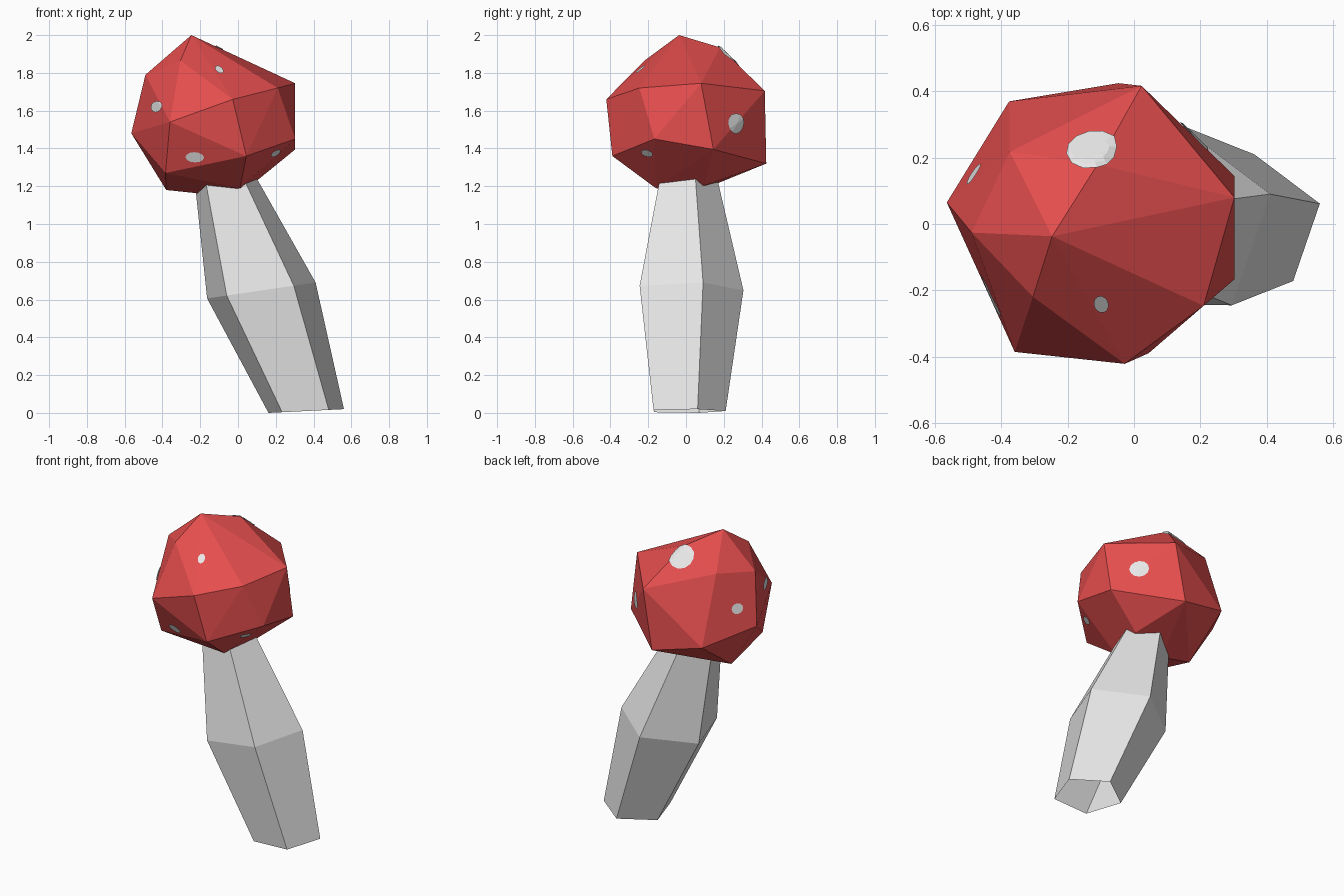
import bpy, bmesh, math
from mathutils import Vector
from mathutils.bvhtree import BVHTree

if "Cube" in bpy.data.objects:
    bpy.data.objects.remove(bpy.data.objects["Cube"])


def material(name, rgb):
    m = bpy.data.materials.new(name)
    m.diffuse_color = (*rgb, 1)
    m.use_nodes = True
    m.node_tree.nodes["Principled BSDF"].inputs["Base Color"].default_value = m.diffuse_color
    return m


def add_object(name, bm, mat):
    mesh = bpy.data.meshes.new(name)
    bm.to_mesh(mesh)
    mesh.materials.append(mat)
    ob = bpy.data.objects.new(name, mesh)
    bpy.context.collection.objects.link(ob)
    return ob


red = material("cap red", (0.78, 0.075, 0.075))
white = material("pale grey", (0.8, 0.8, 0.8))

# Stem: leaning five-sided open tube; each ring is (centre, radius, tilt along x)
rings = [((0.36, 0.0, 0.012), 0.21, 0.05),
         ((0.122, 0.002, 0.648), 0.302, 0.147),
         ((-0.075, 0.0, 1.25), 0.163, 0.15)]
bm = bmesh.new()
loops = []
for (cx, cy, cz), r, tilt in rings:
    loop = []
    for i in range(5):
        a = math.radians(17 + 72 * i)
        dx = r * math.cos(a)
        loop.append(bm.verts.new((cx + dx, cy + r * math.sin(a), cz + tilt * dx)))
    loops.append(loop)
for lo, hi in zip(loops, loops[1:]):
    for i in range(5):
        j = (i + 1) % 5
        bm.faces.new((lo[i], lo[j], hi[j], hi[i]))
low = min(v.co.z for v in bm.verts)
for v in loops[0]:
    v.co.z -= low
add_object("stem", bm, white)
bm.free()

# Cap: irregular faceted ball, the convex hull of its corners
corners = [
    (-0.247, -0.037, 2.0), (-0.11, 0.18, 1.935), (-0.305, -0.22, 1.865),
    (-0.375, 0.218, 1.835), (-0.49, -0.026, 1.79), (0.303, 0.08, 1.745),
    (0.21, -0.247, 1.72), (0.023, 0.417, 1.705), (-0.028, -0.422, 1.66),
    (-0.36, -0.386, 1.54), (-0.565, 0.065, 1.48), (0.303, -0.167, 1.45),
    (0.303, 0.145, 1.395), (-0.377, 0.37, 1.40), (0.044, -0.39, 1.36),
    (-0.047, 0.425, 1.32), (-0.384, -0.255, 1.27), (0.07, 0.10, 1.205),
    (0.01, -0.16, 1.19), (-0.38, 0.065, 1.18), (-0.19, 0.03, 1.16)]
bm = bmesh.new()
for c in corners:
    bm.verts.new(c)
bmesh.ops.convex_hull(bm, input=bm.verts)
bmesh.ops.recalc_face_normals(bm, faces=bm.faces)
add_object("cap", bm, red)
tree = BVHTree.FromBMesh(bm)
bm.free()

# Spots: thin oval patches laid onto the cap (centre, half width, half height)
spots = [((-0.128, 0.24, 1.9), 0.08, 0.08), ((-0.10, -0.24, 1.815), 0.022, 0.033),
         ((-0.427, -0.213, 1.62), 0.07, 0.03), ((-0.24, -0.385, 1.33), 0.05, 0.03),
         ((0.19, -0.20, 1.385), 0.036, 0.027), ((0.205, 0.285, 1.535), 0.06, 0.055),
         ((-0.495, 0.16, 1.61), 0.037, 0.033)]
bm = bmesh.new()
for centre, width, height in spots:
    loc, normal, _, _ = tree.find_nearest(Vector(centre))
    u = Vector((0, 0, 1)).cross(normal).normalized()
    w = normal.cross(u)

    def on_cap(p):
        q, n, _, _ = tree.find_nearest(p)
        return bm.verts.new(q + n * 0.007)

    mid = on_cap(loc)
    prev = None
    for k in range(1, 6):
        ring = []
        for i in range(12):
            a = math.tau * i / 12
            ring.append(on_cap(loc + (u * width * math.cos(a) + w * height * math.sin(a)) * k / 5))
        for i in range(12):
            j = (i + 1) % 12
            if prev:
                bm.faces.new((prev[i], ring[i], ring[j], prev[j]))
            else:
                bm.faces.new((mid, ring[i], ring[j]))
        prev = ring
add_object("spots", bm, white)
bm.free()
